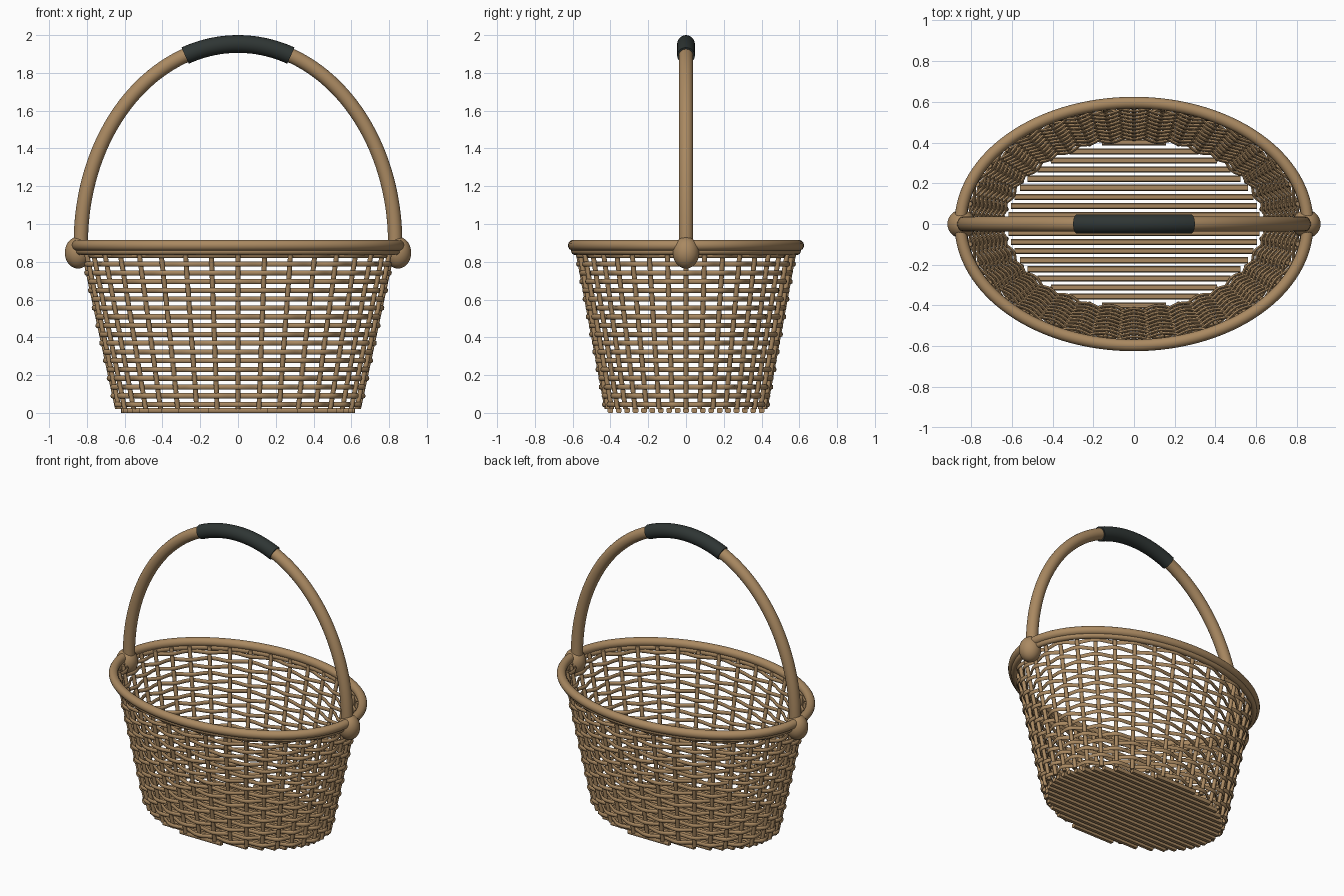
import bpy, bmesh, math
from math import sin, cos, pi, sqrt

if "Cube" in bpy.data.objects:
    bpy.data.objects.remove(bpy.data.objects["Cube"])

def material(name, col):
    m = bpy.data.materials.new(name)
    m.diffuse_color = (*col, 1)
    m.use_nodes = True
    m.node_tree.nodes["Principled BSDF"].inputs["Base Color"].default_value = m.diffuse_color
    return m

WICKER = material("wicker", (0.40, 0.25, 0.12))
DARK = material("dark_wrap", (0.028, 0.036, 0.034))

def finish(bm, name, mat, angle=50):
    bmesh.ops.recalc_face_normals(bm, faces=bm.faces)
    me = bpy.data.meshes.new(name)
    bm.to_mesh(me)
    bm.free()
    ob = bpy.data.objects.new(name, me)
    bpy.context.collection.objects.link(ob)
    me.materials.append(mat)
    bpy.context.view_layer.objects.active = ob
    ob.select_set(True)
    bpy.ops.object.shade_smooth_by_angle(angle=math.radians(angle))
    ob.select_set(False)
    return ob

def loft(bm, rings, closed=False):
    """Skin a row of equal-sized rings; cap the ends when open."""
    vs = [[bm.verts.new(p) for p in r] for r in rings]
    n, k = len(vs), len(vs[0])
    for i in range(n if closed else n - 1):
        a, b = vs[i], vs[(i + 1) % n]
        for j in range(k):
            bm.faces.new((a[j], a[(j + 1) % k], b[(j + 1) % k], b[j]))
    if not closed:
        bm.faces.new(vs[0])
        bm.faces.new(vs[-1])

def hoop(bm, a, b, z, rw, rh, steps, sides, wave=lambda t: 0):
    """Closed elliptical band, optionally waving in and out."""
    rings = []
    for i in range(steps):
        t = 2 * pi * i / steps
        nx, ny = b * cos(t), a * sin(t)
        l = math.hypot(nx, ny)
        nx, ny = nx / l, ny / l
        ring = []
        for j in range(sides):
            u = 2 * pi * j / sides
            d = wave(t) + rw * cos(u)
            ring.append((a * cos(t) + nx * d, b * sin(t) + ny * d, z + rh * sin(u)))
        rings.append(ring)
    loft(bm, rings, True)

Z0, Z1, STAKES, ROWS = 0.03, 0.87, 36, 18

def wall(z):
    f = (z - Z0) / (Z1 - Z0)
    return 0.64 + 0.18 * f, 0.42 + 0.155 * f

# woven strands, alternating in and out of the stakes
bm = bmesh.new()
for r in range(ROWS):
    z = 0.044 + r * 0.0465
    s = 1 if r % 2 else -1
    hoop(bm, *wall(z), z, 0.008, 0.0135, STAKES * 6, 8,
         lambda t: s * 0.014 * cos(STAKES / 2 * t))
finish(bm, "woven_strands", WICKER)

# upright stakes
bm = bmesh.new()
for i in range(STAKES):
    t = 2 * pi * i / STAKES
    rings = []
    for z in (0.02, Z1):
        a, b = wall(z)
        rings.append([(a * cos(t) + 0.013 * cos(2 * pi * j / 8),
                       b * sin(t) + 0.013 * sin(2 * pi * j / 8), z) for j in range(8)])
    loft(bm, rings)
finish(bm, "stakes", WICKER)

# base slats trimmed to an ellipse
bm = bmesh.new()
for i in range(-9, 10):
    y = i * 0.0445
    h = 0.62 * sqrt(1 - (y / 0.414) ** 2)
    prof = [(-.015, .006), (-.010, 0), (.010, 0), (.015, .006),
            (.015, .021), (.010, .027), (-.010, .027), (-.015, .021)]
    loft(bm, [[(x, y + p, q) for p, q in prof] for x in (-h, h)])
finish(bm, "base_slats", WICKER)

# rim: thick top hoop and thinner lower hoop
for name, a, b, z, r in (("rim", 0.853, 0.596, 0.887, 0.029),
                         ("lower_rim", 0.842, 0.588, 0.856, 0.02)):
    bm = bmesh.new()
    hoop(bm, a, b, z, r, r, 128, 16)
    finish(bm, name, WICKER)

# arched handle and its dark grip
def arch(name, t0, t1, r, steps, mat):
    bm = bmesh.new()
    A, B, zc = 0.832, 1.053, 0.9
    rings = []
    for i in range(steps + 1):
        t = t0 + (t1 - t0) * i / steps
        nx, nz = B * cos(t), A * sin(t)
        l = math.hypot(nx, nz)
        rings.append([(A * cos(t) + nx / l * r * cos(u), r * sin(u),
                       zc + B * sin(t) + nz / l * r * cos(u))
                      for u in (2 * pi * j / 20 for j in range(20))])
    loft(bm, rings)
    finish(bm, name, mat)

arch("handle", -0.04, pi + 0.04, 0.038, 72, WICKER)
g = math.asin(0.28 / 0.832)
arch("handle_grip", pi / 2 - g, pi / 2 + g, 0.047, 28, DARK)

# knobs joining handle to rim
for side, name in ((1, "right_knob"), (-1, "left_knob")):
    bm = bmesh.new()
    bmesh.ops.create_uvsphere(bm, u_segments=28, v_segments=18, radius=1)
    for v in bm.verts:
        v.co = (0.847 + v.co.x * 0.07, v.co.y * 0.07, 0.848 + v.co.z * 0.084)
        v.co.x *= side
    finish(bm, name, WICKER)
